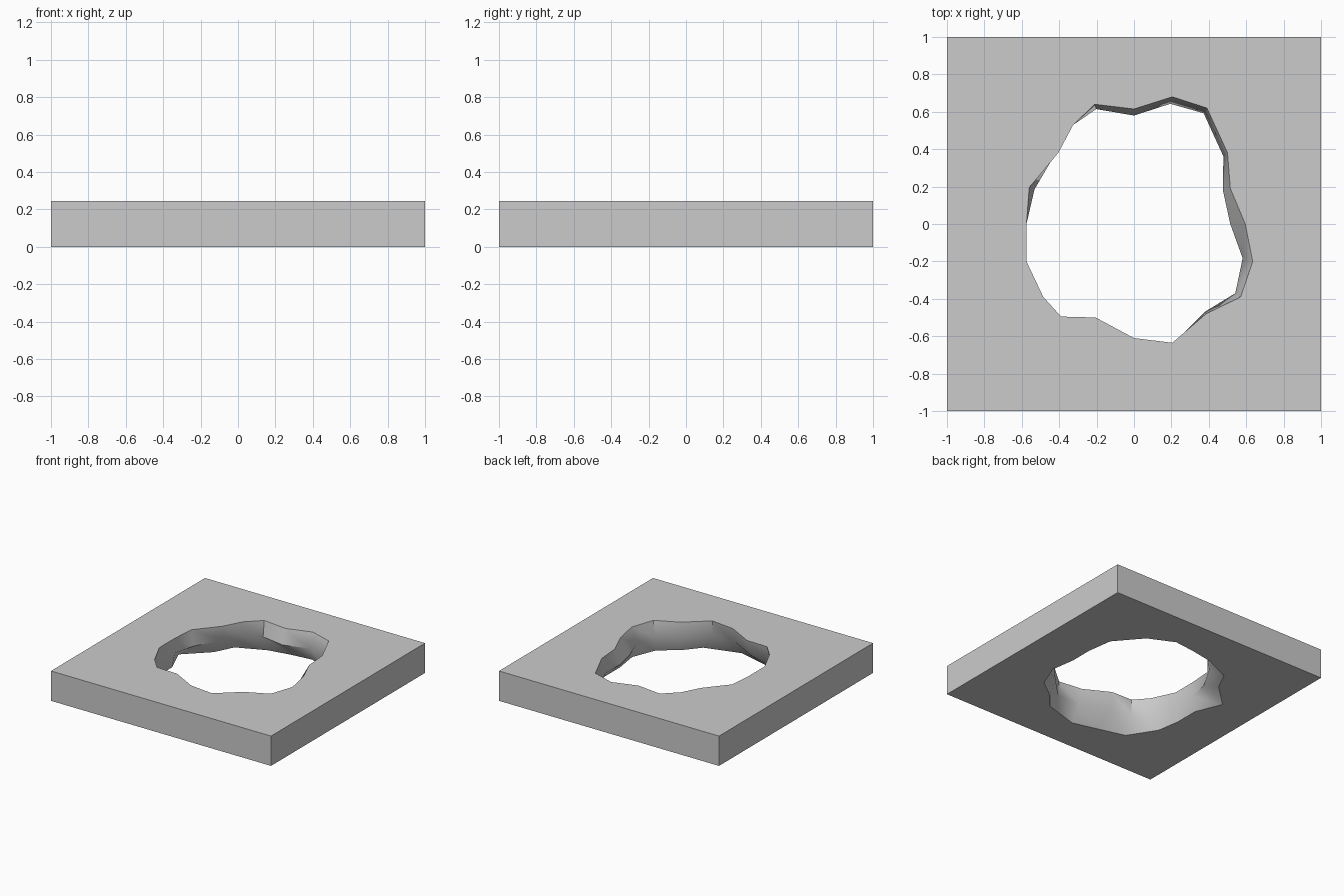
import bpy, bmesh, math

if "Cube" in bpy.data.objects:
    bpy.data.objects.remove(bpy.data.objects["Cube"])

H = 0.245

# Rough hole outline at the top face and at the underside (anticlockwise)
top = [(.595, 0), (.515, .19), (.50, .38), (.39, .62), (.205, .68), (0, .615), (-.21, .64),
       (-.325, .53), (-.405, .38), (-.56, .195), (-.575, 0), (-.575, -.2), (-.485, -.39),
       (-.39, -.495), (-.205, -.50), (0, -.61), (.205, -.635), (.385, -.48), (.57, -.39),
       (.635, -.2)]
bottom = [(.60, 0), (.60, .19), (.57, .40), (.39, .61), (.18, .71), (0, .69), (-.19, .655),
          (-.42, .555), (-.497, .40), (-.69, .215), (-.60, 0), (-.60, -.2), (-.57, -.39),
          (-.43, -.61), (-.21, -.67), (0, -.725), (.29, -.64), (.40, -.51), (.55, -.40),
          (.63, -.2)]
# Waist of the wall, as a scale of the top outline
waist = [.865, .925, .955, .955, .945, .943, .96, 1.01, 1.02, .95,
         1.0, 1.01, 1.03, 1.04, 1.05, 1.05, 1.01, .98, .95, .915]
middle = [(x * s, y * s) for (x, y), s in zip(top, waist)]
square = [(-1, -1), (1, -1), (1, 1), (-1, 1)]

bm = bmesh.new()


def ring(points, z):
    return [bm.verts.new((x, y, z)) for x, y in points]


def bridge(a, b):
    n = len(a)
    for i in range(n):
        j = (i + 1) % n
        bm.faces.new((a[i], a[j], b[j], b[i]))


def loop_edges(vs):
    return [bm.edges.get((vs[i], vs[(i + 1) % len(vs)])) for i in range(len(vs))]


# Outer sides
outer = [ring(square, 0), ring(square, H)]
bridge(*outer)

# Rough hole wall
hole = [ring(bottom, 0), ring(middle, H * 0.5), ring(top, H)]
bridge(hole[0], hole[1])
bridge(hole[1], hole[2])

# Flat faces around the hole
for o, h in ((outer[0], hole[0]), (outer[1], hole[2])):
    bmesh.ops.triangle_fill(bm, edges=loop_edges(o) + loop_edges(h), use_beauty=True)
bmesh.ops.recalc_face_normals(bm, faces=bm.faces)

mesh = bpy.data.meshes.new("slab_with_hole")
bm.to_mesh(mesh)
bm.free()
slab = bpy.data.objects.new("slab_with_hole", mesh)
bpy.context.collection.objects.link(slab)
bpy.context.view_layer.objects.active = slab
slab.select_set(True)
bpy.ops.object.shade_smooth_by_angle(angle=math.radians(45))
